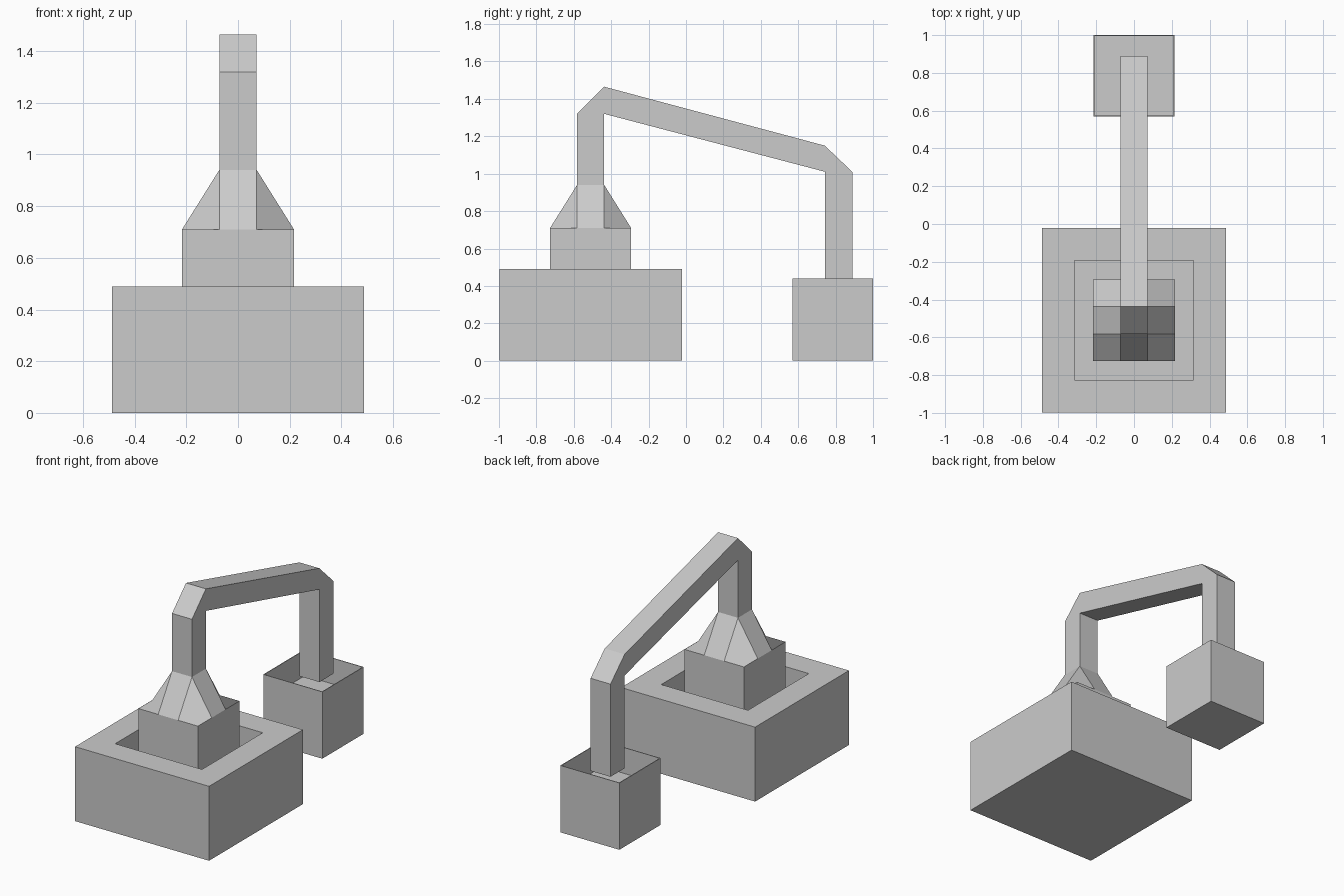
import bpy, bmesh
from mathutils import Vector

if "Cube" in bpy.data.objects:
    bpy.data.objects.remove(bpy.data.objects["Cube"])

POT_Y = -0.51   # centre of furnace and pot along y
PIPE = 0.0725   # half width of the square pipe


def finish(name, bm):
    mesh = bpy.data.meshes.new(name)
    bm.to_mesh(mesh)
    bm.free()
    obj = bpy.data.objects.new(name, mesh)
    bpy.context.collection.objects.link(obj)
    return obj


def open_box(name, y, half, height, wall, floor):
    """Square block standing on the ground with a recess sunk into its top."""
    bm = bmesh.new()
    bmesh.ops.create_cube(bm, size=1)
    for v in bm.verts:
        v.co = (v.co.x * 2 * half, y + v.co.y * 2 * half, (v.co.z + 0.5) * height)
    bm.normal_update()
    top = max(bm.faces, key=lambda f: f.calc_center_median().z)
    bmesh.ops.inset_region(bm, faces=[top], thickness=wall)
    ext = bmesh.ops.extrude_discrete_faces(bm, faces=[top])
    for v in ext["faces"][0].verts:
        v.co.z = floor
    return finish(name, bm)


# Furnace block and receiving vessel
open_box("furnace", POT_Y, 0.488, 0.49, 0.243, 0.25)
open_box("receiver", 0.785, 0.215, 0.44, 0.007, 0.27)

# Pot with flared neck: 3x3 grid whose raised centre is the pipe opening
bm = bmesh.new()
steps = (-0.2165, -PIPE, PIPE, 0.2165)
grid = {}
for i, x in enumerate(steps):
    for j, y in enumerate(steps):
        z = 0.94 if i in (1, 2) and j in (1, 2) else 0.71
        grid[i, j] = bm.verts.new((x, POT_Y + y, z))
for i in range(3):
    for j in range(3):
        if (i, j) != (1, 1):
            ring = [grid[i, j], grid[i + 1, j], grid[i + 1, j + 1], grid[i, j + 1]]
            if i == j:  # fold corner quads across the outer corner
                ring = ring[1:] + ring[:1]
            bm.faces.new(ring)
rim = [e for e in bm.edges if e.is_boundary and all(v.co.z < 0.8 for v in e.verts)]
ext = bmesh.ops.extrude_edge_only(bm, edges=rim)["geom"]
for v in ext:
    if isinstance(v, bmesh.types.BMVert):
        v.co.z = 0.28
bmesh.ops.contextual_create(bm, geom=[e for e in ext if isinstance(e, bmesh.types.BMEdge)])
bmesh.ops.recalc_face_normals(bm, faces=bm.faces[:])
finish("pot", bm)

# Bent square pipe: side outline extruded across x
outline = [(POT_Y - PIPE, 0.94), (POT_Y - PIPE, 1.32), (POT_Y + PIPE, 1.465),
           (0.742, 1.15), (0.889, 1.01), (0.889, 0.40),
           (0.744, 0.40), (0.744, 1.01), (POT_Y + PIPE, 1.32), (POT_Y + PIPE, 0.94)]
bm = bmesh.new()
side = bm.faces.new([bm.verts.new((-PIPE, y, z)) for y, z in outline])
ext = bmesh.ops.extrude_face_region(bm, geom=[side])["geom"]
bmesh.ops.translate(bm, vec=Vector((2 * PIPE, 0, 0)),
                    verts=[v for v in ext if isinstance(v, bmesh.types.BMVert)])
bmesh.ops.recalc_face_normals(bm, faces=bm.faces[:])
finish("pipe", bm)
